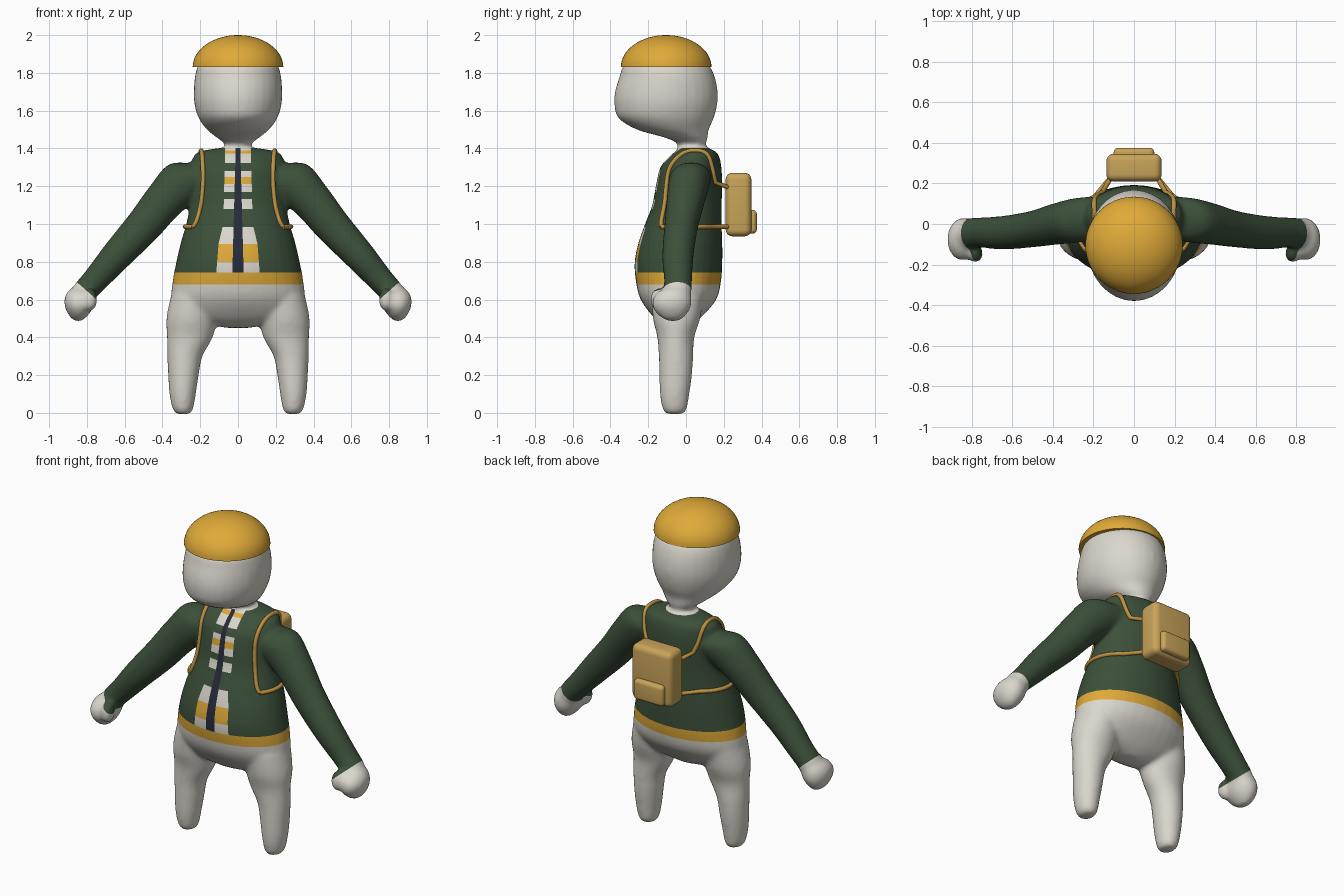
import bpy, bmesh, math
from mathutils import Vector
from mathutils.bvhtree import BVHTree

cube = bpy.data.objects.get("Cube")
if cube:
    bpy.data.objects.remove(cube, do_unlink=True)


def material(name, rgb):
    m = bpy.data.materials.new(name)
    m.use_nodes = True
    m.diffuse_color = (*rgb, 1)
    m.node_tree.nodes["Principled BSDF"].inputs["Base Color"].default_value = (*rgb, 1)
    return m


white = material("warm_white", (.70, .68, .61))
green = material("forest_green", (.045, .08, .042))
gold = material("gold", (.74, .40, .04))
navy = material("navy", (.02, .024, .042))
tan = material("tan", (.58, .37, .10))
ochre = material("ochre_strap", (.52, .29, .055))
WHITE, GREEN, GOLD, NAVY = range(4)


def link(name, data, *mats):
    ob = bpy.data.objects.new(name, data)
    bpy.context.collection.objects.link(ob)
    for m in mats:
        data.materials.append(m)
    return ob


def baked(ob):
    """Mesh of an object with its modifiers applied."""
    bpy.context.view_layer.update()
    return bpy.data.meshes.new_from_object(ob.evaluated_get(bpy.context.evaluated_depsgraph_get()))


def spline(points, steps=6):
    """Catmull-Rom through tuples of any length."""
    p = [points[0], *points, points[-1]]
    out = []
    for a, b, c, d in zip(p, p[1:], p[2:], p[3:]):
        for i in range(steps):
            t = i / steps
            out.append([.5 * (2*q + (r-o)*t + (2*o-5*q+4*r-s)*t*t + (3*q-o-3*r+s)*t**3)
                        for o, q, r, s in zip(a, b, c, d)])
    return out + [list(points[-1])]


def loft(bm, rings, tilt=0, side=1, n=32):
    """Ellipse rings (x, y, z, half width, half depth), tilted about y."""
    loops = []
    for x, y, z, a, b in spline(rings):
        a, b = max(a, .004), max(b, .004)
        loop = []
        for i in range(n):
            t = math.tau * i / n
            u = a * math.cos(t)
            loop.append(bm.verts.new((side * (x + u * math.cos(tilt)), y + b * math.sin(t),
                                      z + u * math.sin(tilt))))
        loops.append(loop)
    for p, q in zip(loops, loops[1:]):
        for i in range(n):
            j = (i + 1) % n
            bm.faces.new((p[i], p[j], q[j], q[i]))
    bm.faces.new(loops[0][::-1])
    bm.faces.new(loops[-1])


# Body volumes
torso = [(0, -.04, .45, .06, .05), (0, -.045, .5, .29, .12), (0, -.04, .6, .35, .20),
         (0, -.04, .7, .346, .226), (0, -.04, .8, .327, .232), (0, -.03, .9, .304, .222),
         (0, -.014, 1.0, .275, .203), (0, .005, 1.1, .255, .184), (0, .016, 1.2, .25, .176),
         (0, .026, 1.3, .25, .162), (0, .045, 1.36, .235, .13), (0, .05, 1.385, .2, .105),
         (0, .04, 1.402, .1, .08)]
head = [(0, .03, 1.34, .07, .075), (0, .03, 1.42, .07, .075), (0, .005, 1.455, .11, .11),
        (0, -.07, 1.5, .165, .19), (0, -.105, 1.56, .208, .252), (0, -.107, 1.63, .23, .272),
        (0, -.104, 1.7, .234, .272), (0, -.1, 1.78, .228, .252), (0, -.105, 1.84, .21, .225),
        (0, -.105, 1.89, .15, .15), (0, -.105, 1.92, .04, .04)]
leg = [(.29, -.06, -.006, .035, .042), (.292, -.06, .02, .054, .064), (.293, -.06, .1, .07, .078),
       (.289, -.055, .2, .081, .087), (.281, -.053, .3, .093, .091), (.255, -.054, .4, .121, .098),
       (.245, -.05, .5, .134, .125), (.23, -.045, .62, .125, .14)]
arm = [(.16, .035, 1.26, .09, .10), (.27, .02, 1.235, .125, .11), (.385, 0, 1.13, .108, .102),
       (.5, -.025, .99, .097, .09), (.645, -.043, .83, .083, .083), (.75, -.042, .71, .07, .075),
       (.805, -.045, .65, .066, .075), (.82, -.055, .62, .07, .08)]
hand = [(.80, -.05, .66, .045, .055), (.822, -.065, .63, .072, .09), (.842, -.075, .585, .08, .105),
        (.855, -.075, .54, .066, .09), (.86, -.07, .5, .035, .05), (.86, -.07, .487, .01, .01)]
bm = bmesh.new()
loft(bm, torso)
loft(bm, head)
for s in (1, -1):
    loft(bm, leg, side=s)
    loft(bm, arm, tilt=math.radians(41), side=s)
    loft(bm, hand, tilt=math.radians(20), side=s)
    thumb = bmesh.ops.create_uvsphere(bm, u_segments=20, v_segments=12, radius=1)["verts"]
    for v in thumb:
        v.co = Vector((s * (.782 + .038 * v.co.x), -.145 + .045 * v.co.y, .6 + .062 * v.co.z))
bmesh.ops.recalc_face_normals(bm, faces=bm.faces)
raw = bpy.data.meshes.new("body_volumes")
bm.to_mesh(raw)
bm.free()
body = link("body", raw, white, green, gold, navy)
remesh = body.modifiers.new("remesh", "REMESH")
remesh.mode, remesh.voxel_size = "VOXEL", .012
blend = body.modifiers.new("blend", "SMOOTH")
blend.factor, blend.iterations = .5, 10
body.data = baked(body)
body.modifiers.clear()
bpy.data.meshes.remove(raw)

# Clean colour borders: cut along each band, cuff and zip edge
bm = bmesh.new()
bm.from_mesh(body.data)
tree = BVHTree.FromBMesh(bm)


def cut(co, no, test):
    faces = [f for f in bm.faces if test(f.calc_center_median())]
    geom = {e for f in faces for e in f.edges} | {v for f in faces for v in f.verts}
    bmesh.ops.bisect_plane(bm, geom=[*faces, *geom], dist=1e-5, plane_co=co, plane_no=no)


def chest(c):
    return abs(c.x) < .2 and c.y < .02 and .73 < c.z < 1.42


HEM, WAIST, COLLAR = .68, .743, 1.402
stripes = [(.80, WHITE), (.895, GOLD), (.985, WHITE), (1.08, GREEN), (1.132, WHITE), (1.169, GREEN),
           (1.212, WHITE), (1.25, GOLD), (1.28, WHITE), (1.323, GREEN), (1.372, WHITE),
           (1.39, GOLD), (COLLAR, WHITE)]
for z in (HEM, WAIST, COLLAR):
    cut((0, 0, z), (0, 0, 1), lambda c: abs(c.x) < .45)
for z, _ in stripes[:-1]:
    cut((0, 0, z), (0, 0, 1), chest)
panel = [(WAIST, .115), (.895, .103), (1.0, .078), (COLLAR, .068)]
zipper = [(WAIST, .03), (COLLAR, .012)]


def width(edge, z):
    for (z0, w0), (z1, w1) in zip(edge, edge[1:]):
        if z <= z1:
            break
    return w0 + (w1 - w0) * (z - z0) / (z1 - z0)


cuff, along = Vector((.805, 0, .65)), Vector((.66, 0, -.75))
for s in (1, -1):
    flip = Vector((s, 1, 1))
    cut(cuff * flip, along * flip, lambda c: c.x * s > .6)
    for edge in (panel, zipper):
        for (z0, w0), (z1, w1) in zip(edge, edge[1:]):
            cut((s * w0, 0, z0), (s * (z1 - z0), 0, w0 - w1),
                lambda c: chest(c) and z0 - .02 < c.z < z1 + .02)


def colour(c):
    x = abs(c.x)
    if x > .55 or (x > .4 and c.z > .7):
        return WHITE if (Vector((x, 0, c.z)) - cuff).dot(along) > 0 else GREEN
    if c.z < HEM or c.z > COLLAR:
        return WHITE
    if c.z < WAIST:
        return GOLD
    if chest(c):
        if x < width(zipper, c.z):
            return NAVY
        if x < width(panel, c.z):
            return next(m for z, m in stripes if c.z <= z)
    return GREEN


for f in bm.faces:
    f.smooth = True
    f.material_index = colour(f.calc_center_median())
bm.to_mesh(body.data)
bm.free()

# Cap: half dome with a flat underside
bm = bmesh.new()
bmesh.ops.create_uvsphere(bm, u_segments=48, v_segments=32, radius=1)
bmesh.ops.bisect_plane(bm, geom=[*bm.verts, *bm.edges, *bm.faces], dist=1e-4,
                       plane_co=(0, 0, 0), plane_no=(0, 0, -1), clear_outer=True)
for v in bm.verts:
    v.co = Vector((.24 * v.co.x, -.105 + .24 * v.co.y, 1.83 + .17 * v.co.z))
for f in bm.faces:
    f.smooth = True
rim = bm.faces.new(sorted((v for v in bm.verts if v.co.z < 1.8301),
                          key=lambda v: -math.atan2(v.co.y + .105, v.co.x)))
rim.smooth = False
for e in rim.edges:
    e.smooth = False
mesh = bpy.data.meshes.new("cap")
bm.to_mesh(mesh)
bm.free()
link("cap", mesh, gold)


# Backpack and its pocket
def rounded_box(name, centre, size, bevel):
    b = bmesh.new()
    bmesh.ops.create_cube(b, size=1)
    for v in b.verts:
        v.co = v.co * Vector(size) + Vector(centre)
    bmesh.ops.bevel(b, geom=[*b.edges], offset=bevel, segments=5, profile=.5, affect="EDGES")
    for f in b.faces:
        f.smooth = True
    m = bpy.data.meshes.new(name)
    b.to_mesh(m)
    b.free()
    link(name, m, tan)


rounded_box("backpack", (0, .278, 1.103), (.272, .136, .336), .035)
rounded_box("backpack_pocket", (0, .348, 1.012), (.2, .054, .126), .022)

# Straps laid on the body surface, with loose ends running to the pack
over = [(.25, -.18, .985), (.23, -.18, 1.02), (.208, -.16, 1.1), (.197, -.15, 1.2), (.195, -.13, 1.3),
        (.195, -.05, 1.38), (.195, .05, 1.39), (.195, .13, 1.35), (.185, .18, 1.28), (.165, .2, 1.22)]
under = [(.25, -.18, .985), (.28, -.08, .985), (.285, 0, .985), (.26, .1, .985), (.2, .17, .985)]


def on_body(p):
    target = Vector(p)
    start = Vector((p[0] * .8, .02, min(p[2], 1.22)))
    hit, normal, _, _ = tree.ray_cast(start, target - start, .4)
    return hit + (hit - start).normalized() * .004 if hit else target


def strap(name, path, end, s):
    pts = [on_body(p) for p in spline(path)] + [Vector(end)]
    cu = bpy.data.curves.new(name, "CURVE")
    cu.dimensions, cu.bevel_depth, cu.bevel_resolution, cu.use_fill_caps = "3D", .012, 3, True
    sp = cu.splines.new("POLY")
    sp.points.add(len(pts) - 1)
    for q, p in zip(sp.points, pts):
        q.co = (s * p.x, p.y, p.z, 1)
    tmp = link(name + "_path", cu)
    mesh = baked(tmp)
    bpy.data.objects.remove(tmp, do_unlink=True)
    mesh.materials.clear()
    for f in mesh.polygons:
        f.use_smooth = True
    link(name, mesh, ochre)


for s, side in ((1, "left"), (-1, "right")):
    strap(side + "_shoulder_strap", over, (.11, .235, 1.19), s)
    strap(side + "_lower_strap", under, (.11, .235, .985), s)
